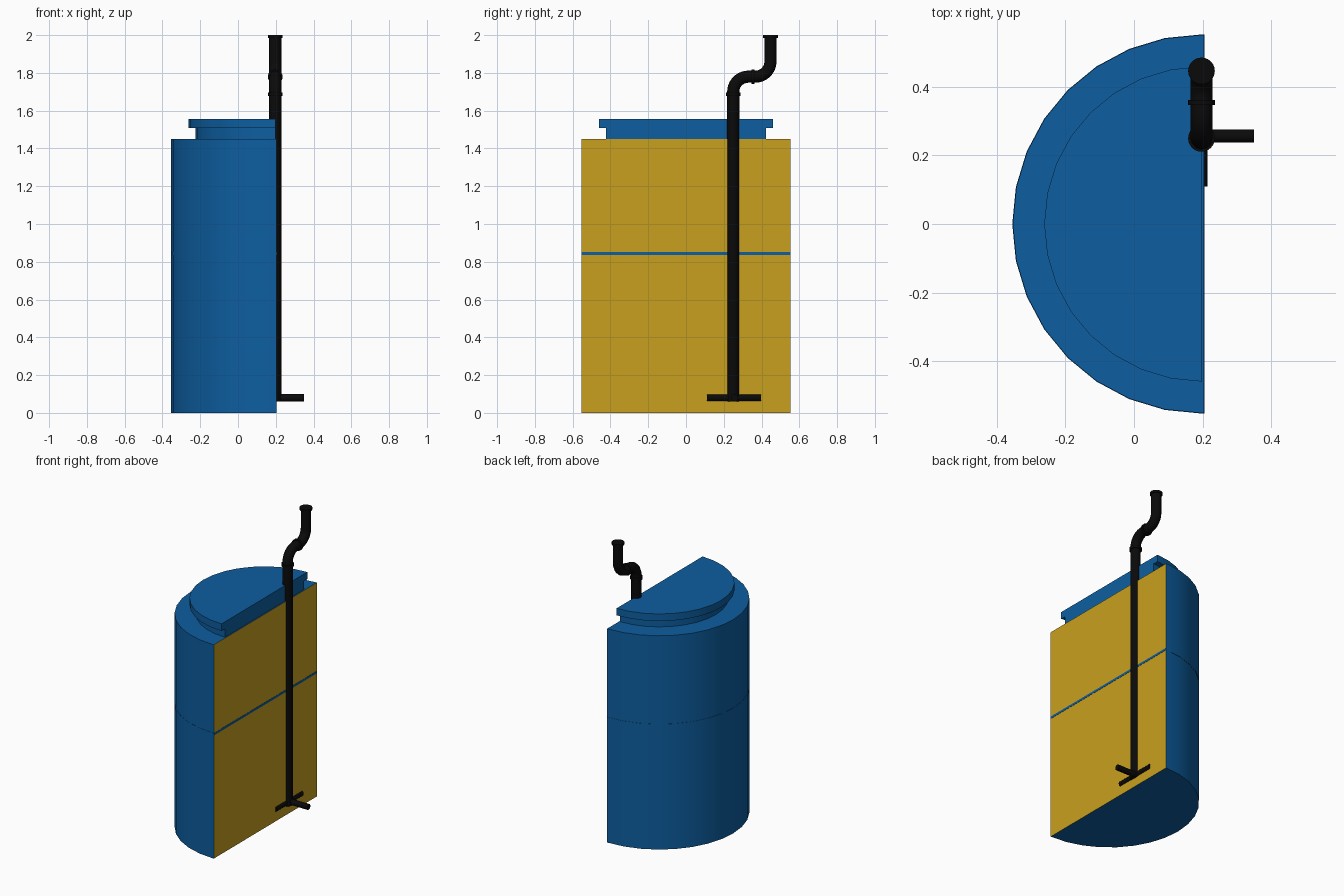
import bpy, bmesh
from math import pi, sin, cos
from mathutils import Vector

if "Cube" in bpy.data.objects:
    bpy.data.objects.remove(bpy.data.objects["Cube"])

CX = 0.198           # cut plane where the half cylinder meets the flat front
PX, PY = 0.197, 0.25  # drain pipe axis


def material(name, rgb):
    m = bpy.data.materials.new(name)
    m.diffuse_color = (*rgb, 1)
    m.use_nodes = True
    m.node_tree.nodes["Principled BSDF"].inputs["Base Color"].default_value = m.diffuse_color
    return m


BLUE = material("blue", (0.004, 0.112, 0.352))
YELLOW = material("yellow", (0.58, 0.35, 0.013))
BLACK = material("black", (0.003, 0.003, 0.003))


def finish(ob, *mats):
    for m in mats:
        ob.data.materials.append(m)
    bpy.ops.object.select_all(action='DESELECT')
    bpy.context.view_layer.objects.active = ob
    ob.select_set(True)
    bpy.ops.object.shade_smooth_by_angle(angle=0.6)
    return ob


def half_drum(name, r, z0, z1, front, yellow_front=False, seg=16):
    """Half cylinder bulging to -x, with a flat face at x = front."""
    pts = [(CX - r * sin(pi * i / seg), r * cos(pi * i / seg)) for i in range(seg + 1)]
    if front > CX:
        pts = [(front, r)] + pts + [(front, -r)]
    bm = bmesh.new()
    base = bm.faces.new([bm.verts.new((x, y, z0)) for x, y in pts])
    top = bmesh.ops.extrude_face_region(bm, geom=[base])
    bmesh.ops.translate(bm, vec=(0, 0, z1 - z0),
                        verts=[g for g in top["geom"] if isinstance(g, bmesh.types.BMVert)])
    bmesh.ops.recalc_face_normals(bm, faces=bm.faces)
    bm.normal_update()
    if yellow_front:
        for f in bm.faces:
            if f.normal.x > 0.99 and f.calc_center_median().x > CX:
                f.material_index = 1
    me = bpy.data.meshes.new(name)
    bm.to_mesh(me)
    bm.free()
    ob = bpy.data.objects.new(name, me)
    bpy.context.collection.objects.link(ob)
    return finish(ob, BLUE, YELLOW)


def rod(name, a, b, r, seg=24):
    """Cylinder between two points."""
    a, b = Vector(a), Vector(b)
    bpy.ops.mesh.primitive_cylinder_add(vertices=seg, radius=r, depth=(b - a).length,
                                        location=(a + b) / 2)
    ob = bpy.context.object
    ob.rotation_mode = 'QUATERNION'
    ob.rotation_quaternion = (b - a).to_track_quat('Z', 'Y')
    ob.name = name
    return finish(ob, BLACK)


def arc(cy, cz, r, a0, a1, n=10):
    return [(PX, cy + r * cos(a0 + (a1 - a0) * i / n), cz + r * sin(a0 + (a1 - a0) * i / n))
            for i in range(n + 1)]


# Tank body, seam, neck and lid
half_drum("tank_body", 0.552, 0, 1.45, 0.205, yellow_front=True)
half_drum("tank_seam", 0.5535, 0.836, 0.851, 0.2065)
half_drum("tank_neck", 0.423, 1.44, 1.51, CX)
half_drum("tank_lid", 0.46, 1.507, 1.555, CX)

# Drain pipe with an S-bend at the top
path = [(PX, PY, 0.06)] + arc(PY + 0.08, 1.70, 0.08, pi, pi / 2) \
    + arc(0.367, 1.86, 0.08, -pi / 2, 0) + [(PX, 0.447, 2.0)]
cu = bpy.data.curves.new("drain_pipe", 'CURVE')
cu.dimensions = '3D'
cu.bevel_depth = 0.032
cu.bevel_resolution = 4
cu.use_fill_caps = True
sp = cu.splines.new('POLY')
sp.points.add(len(path) - 1)
for p, co in zip(sp.points, path):
    p.co = (*co, 1)
pipe = bpy.data.objects.new("drain_pipe", cu)
bpy.context.collection.objects.link(pipe)
bpy.context.view_layer.objects.active = pipe
bpy.ops.object.select_all(action='DESELECT')
pipe.select_set(True)
bpy.ops.object.convert(target='MESH')
finish(bpy.context.object, BLACK)

# Pipe collars
rod("lower_collar", (PX, PY, 1.678), (PX, PY, 1.695), 0.039)
rod("middle_collar", (PX, 0.347, 1.78), (PX, 0.362, 1.78), 0.039)
rod("top_collar", (PX, 0.447, 1.985), (PX, 0.447, 2.0), 0.039)

# Cross fitting at the foot of the pipe
rod("foot_bar", (0.195, 0.11, 0.08), (0.195, 0.397, 0.08), 0.02)
rod("foot_outlet", (0.195, 0.257, 0.08), (0.35, 0.257, 0.08), 0.019)
